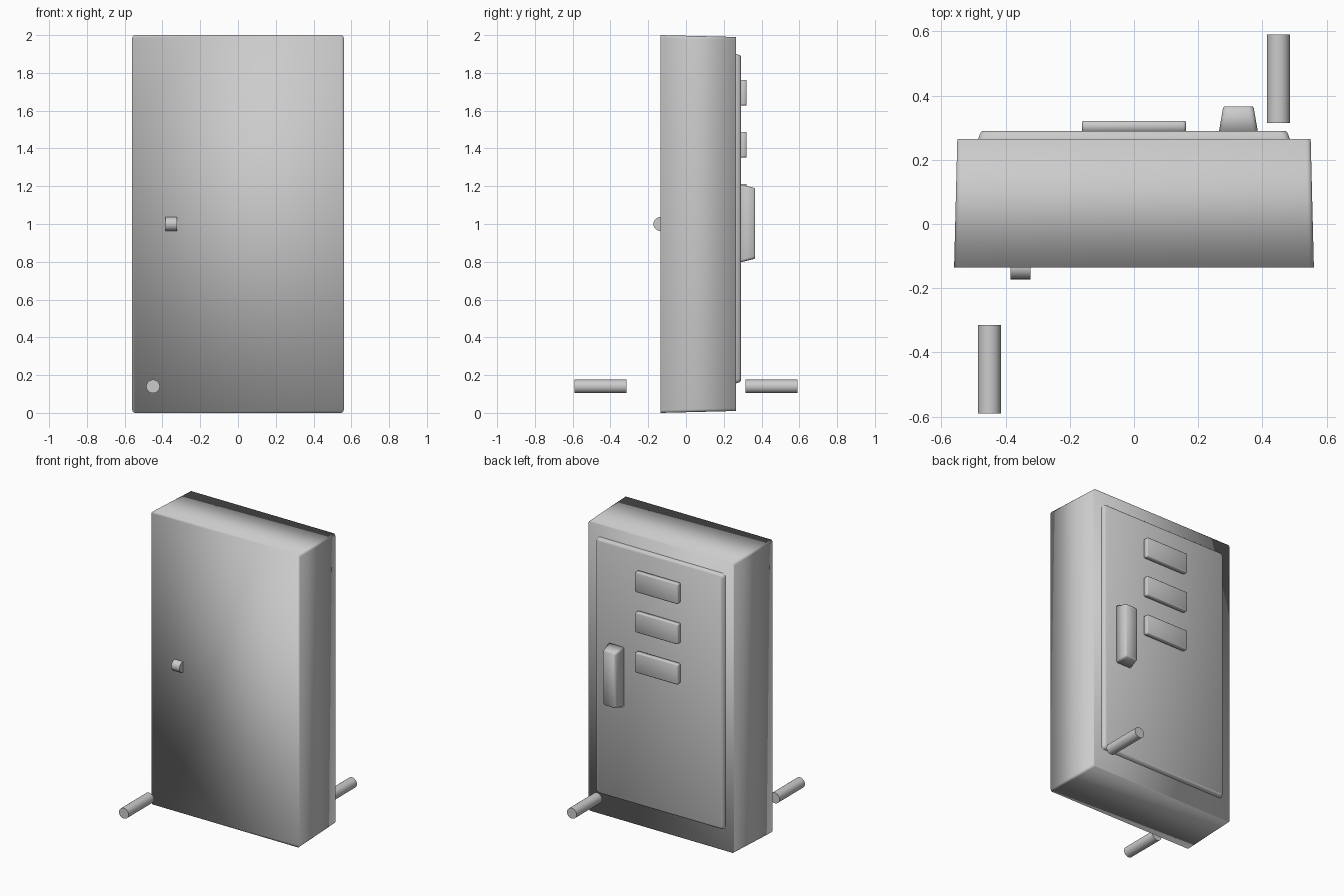
import bpy
import bmesh
from math import cos, sin, pi, radians
from mathutils import Matrix

cube = bpy.data.objects.get("Cube")
if cube:
    bpy.data.objects.remove(cube, do_unlink=True)

grey = bpy.data.materials.new("light_grey_metal")
grey.use_nodes = True
colour = (0.6, 0.6, 0.6, 1)
grey.diffuse_color = colour
grey.node_tree.nodes["Principled BSDF"].inputs["Base Color"].default_value = colour


def finish(name, bm):
    bmesh.ops.recalc_face_normals(bm, faces=bm.faces)
    mesh = bpy.data.meshes.new(name)
    bm.to_mesh(mesh)
    bm.free()
    mesh.materials.append(grey)
    obj = bpy.data.objects.new(name, mesh)
    bpy.context.collection.objects.link(obj)
    return obj


def rounded_block(name, cx, cz, rings, radius, steps=3):
    """Loft rounded rectangles; each ring is (y, half width, half height)."""
    bm = bmesh.new()
    loops = []
    for y, hw, hh in rings:
        loop = []
        for k, (sx, sz) in enumerate([(1, 1), (-1, 1), (-1, -1), (1, -1)]):
            for i in range(steps + 1):
                a = (k + i / steps) * pi / 2
                x = cx + sx * (hw - radius) + radius * cos(a)
                z = cz + sz * (hh - radius) + radius * sin(a)
                loop.append(bm.verts.new((x, y, z)))
        loops.append(loop)
    for a, b in zip(loops, loops[1:]):
        for i in range(len(a)):
            j = (i + 1) % len(a)
            bm.faces.new((a[i], a[j], b[j], b[i]))
    bm.faces.new(loops[0])
    bm.faces.new(loops[-1])
    obj = finish(name, bm)
    obj.data.shade_smooth()
    return obj


def cylinder(name, centre, radius, length, axis):
    bm = bmesh.new()
    turn = Matrix.Rotation(pi / 2, 4, axis)
    bmesh.ops.create_cone(bm, cap_ends=True, segments=24, radius1=radius,
                          radius2=radius, depth=length,
                          matrix=Matrix.Translation(centre) @ turn)
    obj = finish(name, bm)
    bpy.ops.object.select_all(action='DESELECT')
    bpy.context.view_layer.objects.active = obj
    obj.select_set(True)
    bpy.ops.object.shade_smooth_by_angle(angle=radians(40))
    return obj


# Cabinet body, tapering slightly towards the back
rounded_block("cabinet_body", 0, 1, [(-0.135, 0.56, 1), (0.265, 0.55, 0.99)], 0.015)

# Raised back panel with a softened rim
rounded_block("back_panel", 0, 1.028,
              [(0.26, 0.485, 0.872), (0.265, 0.485, 0.872),
               (0.284, 0.478, 0.866), (0.29, 0.472, 0.86)], 0.02)

# Three raised plates
for i, level in enumerate(["upper", "middle", "lower"]):
    rounded_block(level + "_plate", 0, 1.695 - 0.275 * i,
                  [(0.285, 0.162, 0.068), (0.318, 0.162, 0.068),
                   (0.321, 0.158, 0.064)], 0.01)

# Tapered handle
rounded_block("handle", 0.325, 1.003,
              [(0.285, 0.061, 0.207), (0.36, 0.048, 0.188),
               (0.366, 0.044, 0.184)], 0.015)

# Rounded front latch
cylinder("front_latch", (-0.353, -0.135, 1), 0.037, 0.062, 'Y')

# Detached rods at opposite corners
for name, side in (("front_rod", -1), ("back_rod", 1)):
    cylinder(name, (0.45 * side, 0.4525 * side, 0.14), 0.036, 0.275, 'X')
